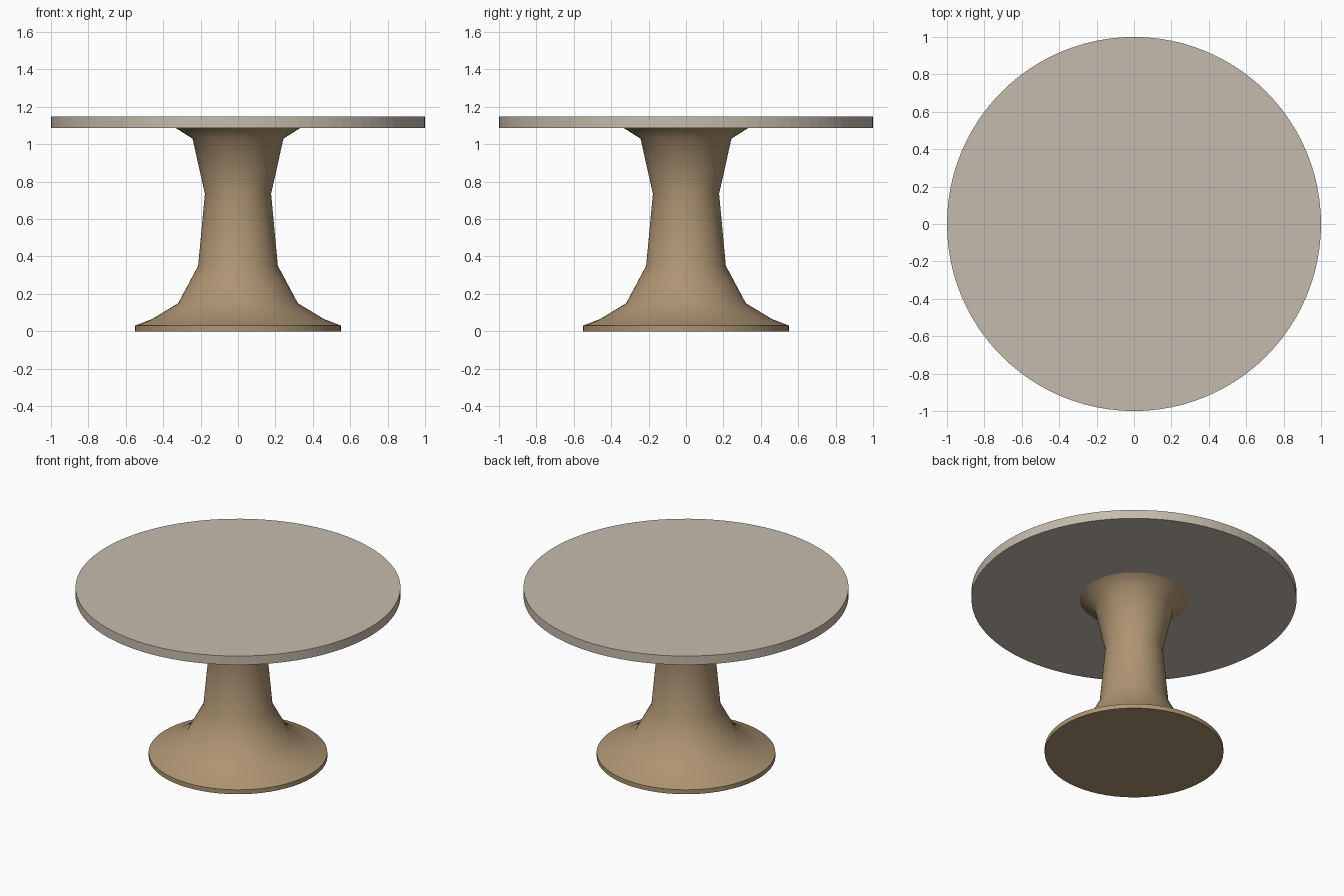
import bpy
import bmesh
import math

cube = bpy.data.objects.get("Cube")
if cube:
    bpy.data.objects.remove(cube, do_unlink=True)


def make_material(name, rgb):
    mat = bpy.data.materials.new(name)
    mat.use_nodes = True
    color = (*rgb, 1.0)
    mat.diffuse_color = color
    mat.node_tree.nodes["Principled BSDF"].inputs["Base Color"].default_value = color
    return mat


def lathe(name, profile, segments, mat, smooth_angle=None):
    """Turn a (radius, height) profile about z and close both ends."""
    bm = bmesh.new()
    rings = []
    for r, z in profile:
        angles = [math.tau * i / segments for i in range(segments)]
        rings.append([bm.verts.new((r * math.cos(a), r * math.sin(a), z)) for a in angles])
    for low, high in zip(rings, rings[1:]):
        for i in range(segments):
            j = (i + 1) % segments
            bm.faces.new((low[i], low[j], high[j], high[i]))
    bm.faces.new(rings[0][::-1])
    bm.faces.new(rings[-1])
    mesh = bpy.data.meshes.new(name)
    bm.to_mesh(mesh)
    bm.free()
    mesh.materials.append(mat)
    obj = bpy.data.objects.new(name, mesh)
    bpy.context.collection.objects.link(obj)
    if smooth_angle:
        bpy.ops.object.select_all(action='DESELECT')
        obj.select_set(True)
        bpy.context.view_layer.objects.active = obj
        bpy.ops.object.shade_smooth_by_angle(angle=math.radians(smooth_angle))
    return obj


stone = make_material("pale stone", (0.56, 0.50, 0.42))
wood = make_material("tan wood", (0.42, 0.30, 0.17))

# Flared pedestal with a wide foot and a collar under the top
pedestal_profile = [(0.55, 0), (0.55, 0.03), (0.46, 0.065), (0.32, 0.15),
                    (0.213, 0.35), (0.177, 0.735), (0.243, 1.03), (0.335, 1.088)]
lathe("pedestal", pedestal_profile, 64, wood, 50)

# Round slab top
lathe("table_top", [(1, 1.088), (1, 1.148)], 96, stone)
